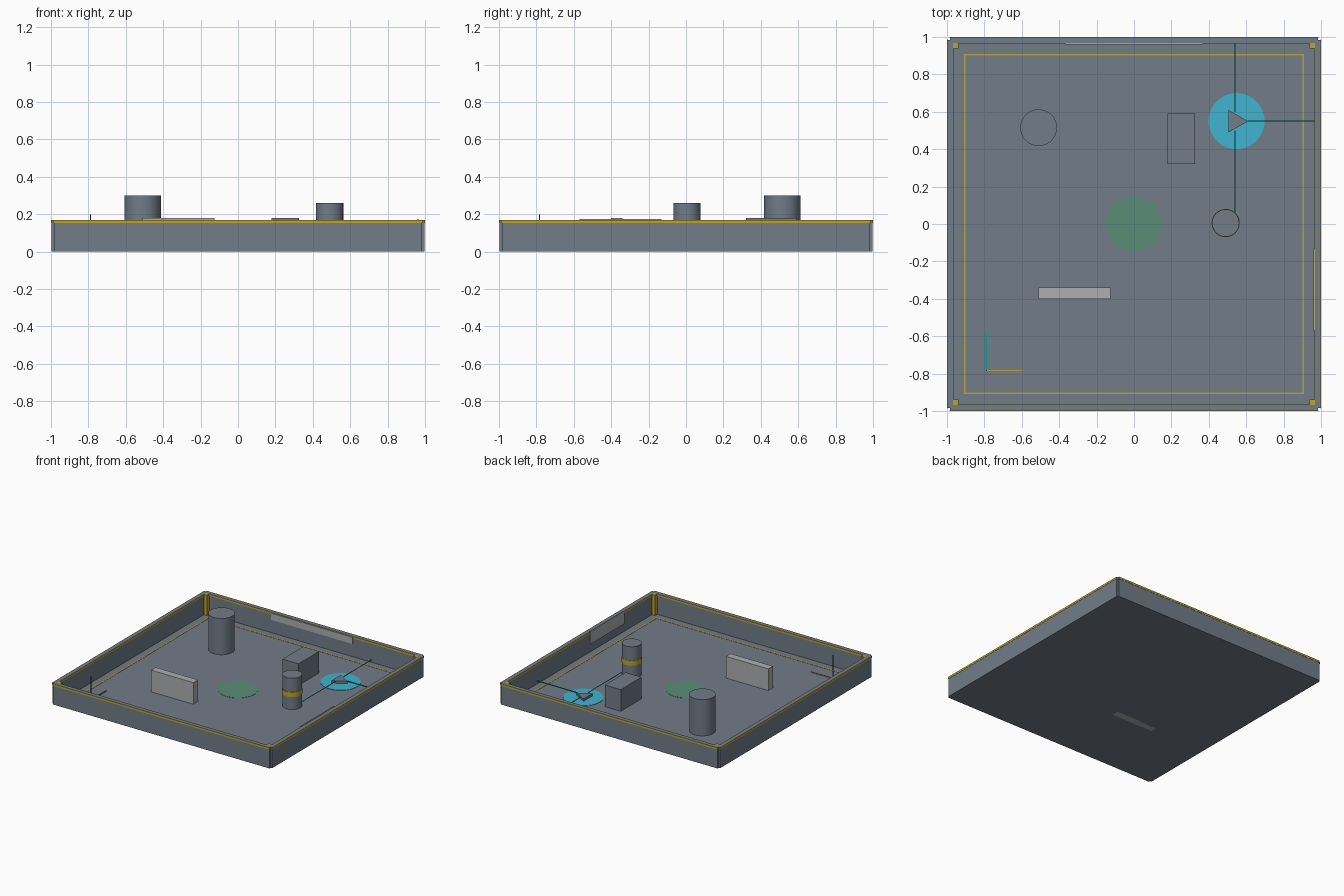
import bpy
import bmesh
from math import pi

cube = bpy.data.objects.get("Cube")
if cube:
    bpy.data.objects.remove(cube)


def material(name, rgb):
    m = bpy.data.materials.new(name)
    m.use_nodes = True
    colour = (*rgb, 1)
    m.diffuse_color = colour
    m.node_tree.nodes["Principled BSDF"].inputs["Base Color"].default_value = colour
    return m


GREY = material("slate grey", (0.17, 0.20, 0.25))
YELLOW = material("warning yellow", (0.50, 0.37, 0.03))
PALE = material("pale grey", (0.42, 0.43, 0.44))
GREEN = material("zone green", (0.10, 0.27, 0.18))
CYAN = material("marker cyan", (0.05, 0.46, 0.62))
TEAL = material("ray teal", (0.0, 0.38, 0.30))
DARK = material("dark slate", (0.03, 0.04, 0.05))


def finish(name, bm, mat):
    mesh = bpy.data.meshes.new(name)
    bm.to_mesh(mesh)
    bm.free()
    mesh.materials.append(mat)
    ob = bpy.data.objects.new(name, mesh)
    bpy.context.collection.objects.link(ob)
    return ob


def box(name, x, y, z, mat):
    """Box spanning the (low, high) pairs x, y and z."""
    bm = bmesh.new()
    bmesh.ops.create_cube(bm, size=1)
    for v in bm.verts:
        v.co = [lo + (c + 0.5) * (hi - lo) for c, (lo, hi) in zip(v.co, (x, y, z))]
    return finish(name, bm, mat)


def drum(name, x, y, r, z, mat, sides=48):
    """Upright cylinder spanning the (low, high) pair z."""
    bm = bmesh.new()
    bmesh.ops.create_cone(bm, cap_ends=True, segments=sides, radius1=r, radius2=r, depth=z[1] - z[0])
    bmesh.ops.translate(bm, verts=bm.verts, vec=(x, y, sum(z) / 2))
    ob = finish(name, bm, mat)
    bpy.context.view_layer.objects.active = ob
    ob.select_set(True)
    bpy.ops.object.shade_smooth_by_angle(angle=pi / 6)
    ob.select_set(False)
    return ob


def side_box(name, side, across, along, z, mat):
    """Box on one of the four sides: across is the distance from the centre."""
    axis, sign = side
    span = tuple(sorted(sign * a for a in across))
    x, y = (span, along) if axis == "x" else (along, span)
    return box(name, x, y, z, mat)


# Floor
box("floor", (-0.985, 0.985), (-0.985, 0.985), (0, 0.002), GREY)

# Walls with yellow edge bands, and the line on the floor
SIDES = {"left": ("x", 1), "right": ("x", -1), "back": ("y", 1), "front": ("y", -1)}
for word, side in SIDES.items():
    side_box(word + "_wall", side, (0.967, 0.998), (-0.985, 0.985), (0, 0.17), GREY)
    side_box(word + "_outer_band", side, (0.998, 1), (-0.987, 0.987), (0.154, 0.17), YELLOW)
    side_box(word + "_inner_band", side, (0.965, 0.967), (-0.965, 0.965), (0.154, 0.17), YELLOW)
    side_box(word + "_floor_line", side, (0.90, 0.91), (-0.91, 0.91), (0.002, 0.004), YELLOW)

# Corner posts
for sx in (-1, 1):
    for sy in (-1, 1):
        x, y = (tuple(sorted((s * 0.938, s * 0.967))) for s in (sx, sy))
        box("corner_post", x, y, (0, 0.17), YELLOW)

# Wall panels
side_box("back_panel", SIDES["back"], (0.96, 0.966), (-0.37, 0.37), (0.11, 0.165), PALE)
side_box("left_panel", SIDES["left"], (0.96, 0.966), (-0.57, -0.13), (0.07, 0.175), PALE)

# Obstacles
drum("tall_pillar", -0.51, 0.515, 0.098, (0, 0.30), GREY)
drum("banded_pillar", 0.49, 0.005, 0.073, (0, 0.26), GREY)
drum("pillar_band", 0.49, 0.005, 0.075, (0.105, 0.145), YELLOW)
box("crate", (0.18, 0.325), (0.32, 0.59), (0, 0.18), GREY)
box("barrier", (-0.51, -0.125), (-0.40, -0.34), (0, 0.18), PALE)

# Floor discs
drum("centre_disc", 0, 0, 0.148, (0.002, 0.004), GREEN)
drum("marker_disc", 0.548, 0.55, 0.15, (0.002, 0.005), CYAN)

# Heading arrow
bm = bmesh.new()
tri = [bm.verts.new((x, y, 0.005)) for x, y in ((0.505, 0.49), (0.61, 0.55), (0.505, 0.61))]
face = bm.faces.new(tri)
top = bmesh.ops.extrude_face_region(bm, geom=[face])["geom"]
bmesh.ops.translate(bm, verts=[v for v in top if isinstance(v, bmesh.types.BMVert)], vec=(0, 0, 0.02))
bmesh.ops.recalc_face_normals(bm, faces=bm.faces)
finish("heading_arrow", bm, GREY)

# Sensing rays
box("forward_ray", (0.61, 0.965), (0.547, 0.553), (0.024, 0.03), TEAL)
box("back_ray", (0.538, 0.542), (0.60, 0.965), (0.024, 0.028), TEAL)
box("front_ray", (0.538, 0.542), (0.06, 0.50), (0.024, 0.028), TEAL)

# Corner axes
box("axis_x", (-0.79, -0.59), (-0.787, -0.781), (0.004, 0.01), YELLOW)
box("axis_y", (-0.793, -0.785), (-0.784, -0.585), (0.004, 0.01), TEAL)
box("axis_z", (-0.792, -0.786), (-0.787, -0.781), (0.002, 0.20), DARK)
